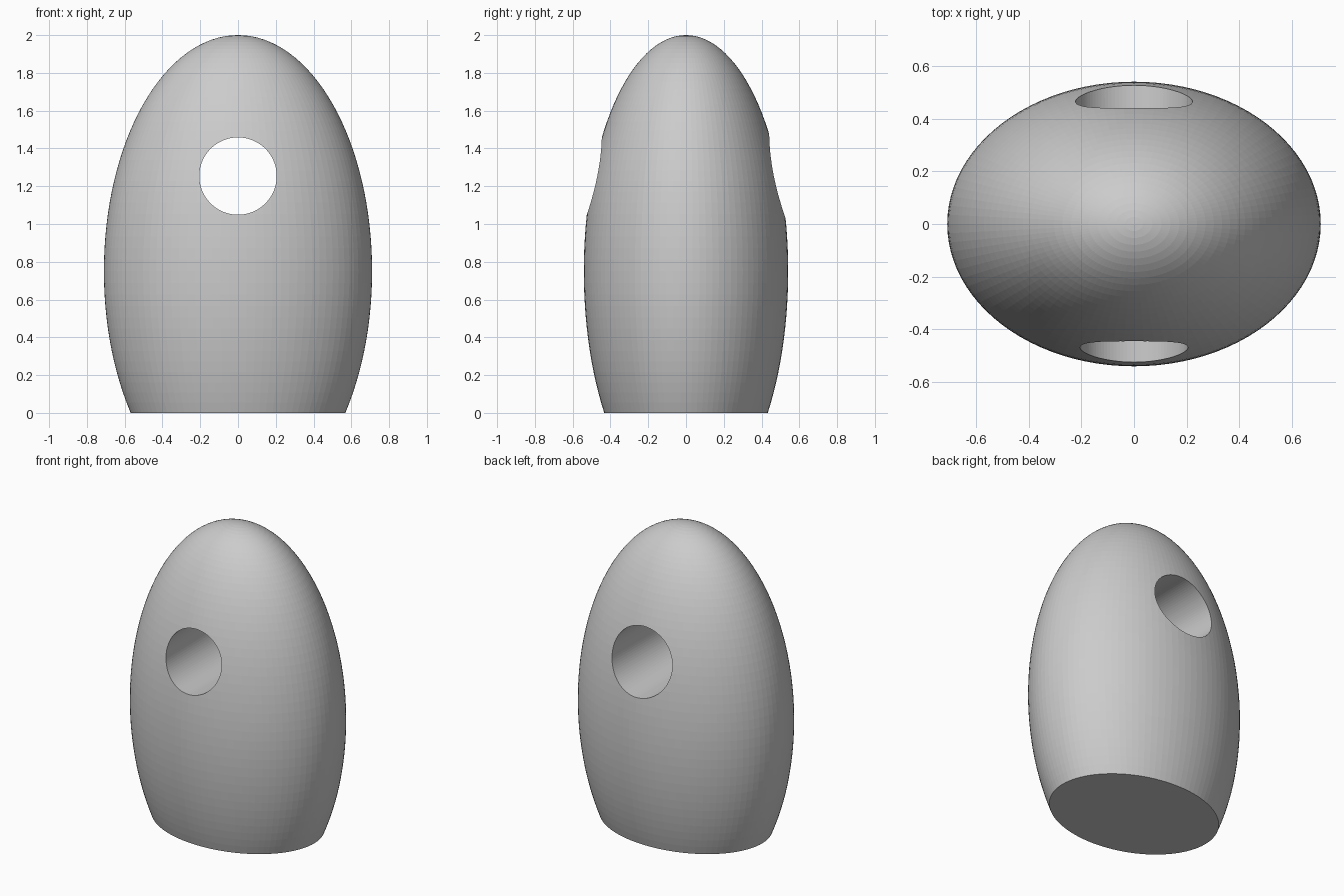
import bpy, bmesh
from math import pi
from mathutils import Matrix, Vector

if "Cube" in bpy.data.objects:
    bpy.data.objects.remove(bpy.data.objects["Cube"])


def make_object(name, bm):
    mesh = bpy.data.meshes.new(name)
    bm.to_mesh(mesh)
    bm.free()
    obj = bpy.data.objects.new(name, mesh)
    bpy.context.collection.objects.link(obj)
    return obj


# Egg-shaped body: stretched sphere with a flat cut base
bm = bmesh.new()
bmesh.ops.create_uvsphere(bm, u_segments=96, v_segments=64, radius=1.0)
bmesh.ops.transform(bm, verts=bm.verts,
                    matrix=Matrix.Translation((0, 0, 0.75)) @ Matrix.Diagonal((0.71, 0.541, 1.25, 1)))
cut = bmesh.ops.bisect_plane(bm, geom=bm.verts[:] + bm.edges[:] + bm.faces[:],
                             plane_co=Vector((0, 0, 0)), plane_no=Vector((0, 0, 1)),
                             clear_inner=True)
rim = [e for e in cut["geom_cut"] if isinstance(e, bmesh.types.BMEdge)]
bmesh.ops.contextual_create(bm, geom=rim)
bmesh.ops.recalc_face_normals(bm, faces=bm.faces)
body = make_object("body", bm)

# Slightly tapered drill for the through hole, wider at the back
bm = bmesh.new()
bmesh.ops.create_cone(bm, cap_ends=True, segments=96, radius1=0.195, radius2=0.232, depth=2.0,
                      matrix=Matrix.Translation((0, 0, 1.253)) @ Matrix.Rotation(-pi / 2, 4, 'X'))
drill = make_object("hole_cutter", bm)
drill.hide_render = True
drill.hide_set(True)

hole = body.modifiers.new("through_hole", 'BOOLEAN')
hole.operation = 'DIFFERENCE'
hole.solver = 'EXACT'
hole.object = drill
